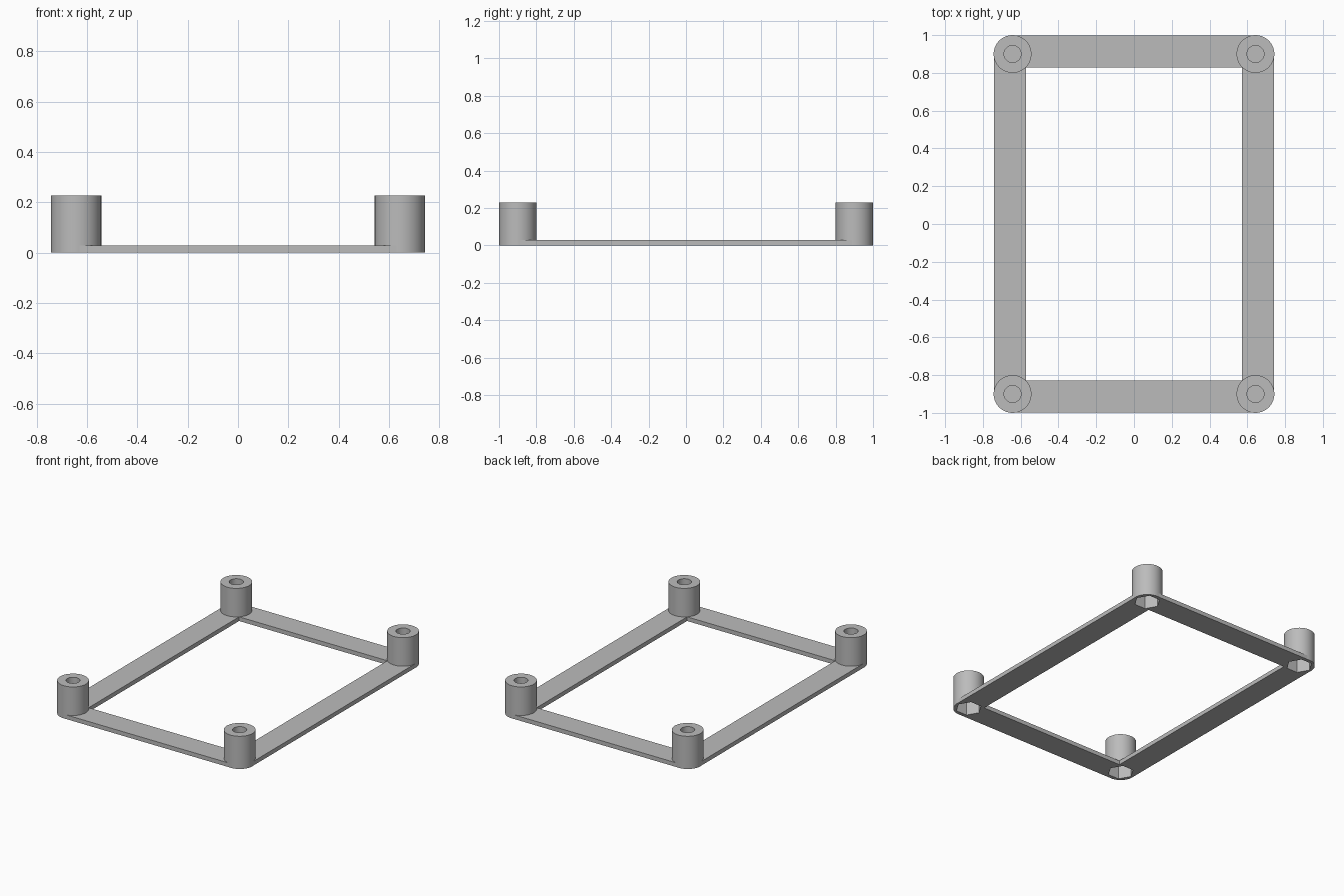
import bpy
import math

cube = bpy.data.objects.get("Cube")
if cube:
    bpy.data.objects.remove(cube, do_unlink=True)

GREY = (0.5, 0.5, 0.5, 1.0)
grey = bpy.data.materials.new("plain_grey")
grey.use_nodes = True
grey.diffuse_color = GREY
grey.node_tree.nodes["Principled BSDF"].inputs["Base Color"].default_value = GREY

POST_X, POST_Y = 0.643, 0.9
POST_R, POST_H = 0.1, 0.228
BAR_H, BAR_W = 0.029, 0.17
HOLE_R, NUT_R = 0.045, 0.085
NUT_TOP, HOLE_BOTTOM = 0.11, 0.12   # thin web left between pocket and hole


def prism(name, x, y, z0, z1, radius, sides):
    """Upright prism; six-sided ones are turned to point along x."""
    bpy.ops.mesh.primitive_cylinder_add(
        vertices=sides, radius=radius, depth=z1 - z0,
        location=(x, y, (z0 + z1) / 2),
        rotation=(0, 0, math.pi / 2 if sides == 6 else 0))
    obj = bpy.context.object
    obj.name = name
    obj.data.materials.append(grey)
    return obj


def bar(name, x0, x1, y0, y1):
    bpy.ops.mesh.primitive_cube_add(
        size=1, location=((x0 + x1) / 2, (y0 + y1) / 2, BAR_H / 2))
    obj = bpy.context.object
    obj.name = name
    obj.scale = (abs(x1 - x0), abs(y1 - y0), BAR_H)
    bpy.ops.object.transform_apply(location=False, rotation=False, scale=True)
    obj.data.materials.append(grey)
    return obj


def cut(obj, cutters):
    """Subtract the cutters from the object and apply the result."""
    bpy.context.view_layer.objects.active = obj
    for cutter in cutters:
        mod = obj.modifiers.new("cut", "BOOLEAN")
        mod.operation = "DIFFERENCE"
        mod.solver = "EXACT"
        mod.object = cutter
        bpy.ops.object.modifier_apply(modifier=mod.name)


def remove(objects):
    for obj in objects:
        bpy.data.objects.remove(obj, do_unlink=True)


# Flat bars running from post centre to post centre
edge = POST_R - 0.001
bars = []
for side, s in (("left", 1), ("right", -1)):
    outer = POST_X + edge
    bars.append(bar(side + "_bar", s * outer, s * (outer - BAR_W), -POST_Y, POST_Y))
for side, s in (("back", 1), ("front", -1)):
    outer = POST_Y + edge
    bars.append(bar(side + "_bar", -POST_X, POST_X, s * outer, s * (outer - BAR_W)))

# Corner posts with a screw hole from above and a nut pocket from below
for end, sy in (("front", -1), ("back", 1)):
    for side, sx in (("left", 1), ("right", -1)):
        x, y = sx * POST_X, sy * POST_Y
        # Bars stop at the wall of the post
        core = prism("core_cutter", x, y, -0.1, POST_H, POST_R - 0.001, 64)
        for b in bars:
            if b.name.startswith((end, side)):
                cut(b, [core])
        post = prism(f"{end}_{side}_post", x, y, 0, POST_H, POST_R, 64)
        hole = prism("hole_cutter", x, y, HOLE_BOTTOM, POST_H + 0.1, HOLE_R, 32)
        pocket = prism("nut_cutter", x, y, -0.1, NUT_TOP, NUT_R, 6)
        cut(post, [hole, pocket])
        remove([core, hole, pocket])
        bpy.ops.object.select_all(action="DESELECT")
        post.select_set(True)
        bpy.context.view_layer.objects.active = post
        bpy.ops.object.shade_smooth_by_angle(angle=math.radians(30))
